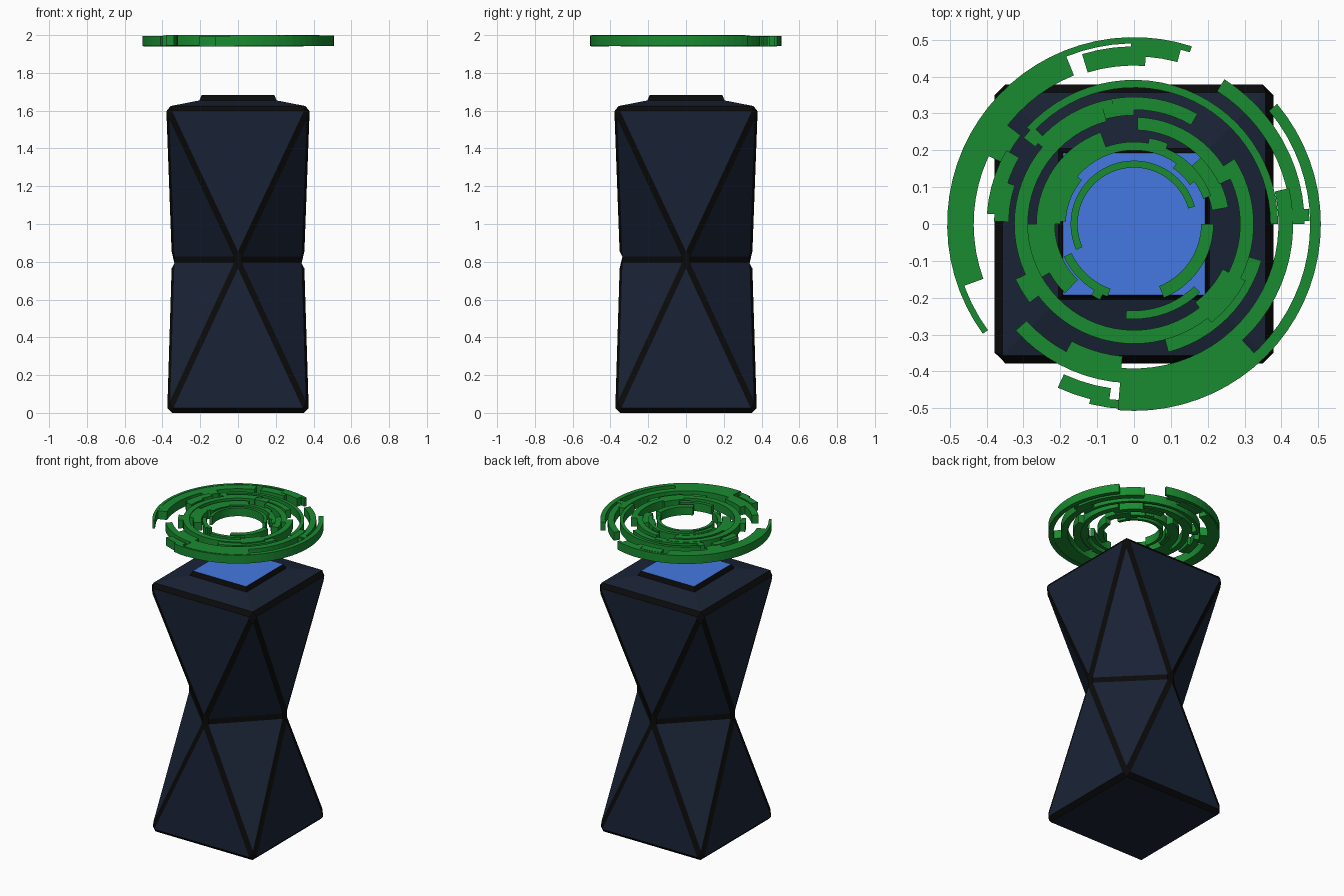
import bpy, bmesh, math

if "Cube" in bpy.data.objects:
    bpy.data.objects.remove(bpy.data.objects["Cube"])

def mat(name, c):
    m = bpy.data.materials.new(name)
    m.diffuse_color = (*c, 1)
    m.use_nodes = True
    m.node_tree.nodes["Principled BSDF"].inputs["Base Color"].default_value = m.diffuse_color
    return m

NAVY = mat("navy", (0.010, 0.017, 0.037))
BLACK = mat("black", (0.003, 0.003, 0.003))
BLUE = mat("screen_blue", (0.06, 0.19, 0.75))
GREEN = mat("green", (0.01, 0.26, 0.03))

def finish(name, bm, *mats):
    bmesh.ops.recalc_face_normals(bm, faces=bm.faces)
    me = bpy.data.meshes.new(name)
    bm.to_mesh(me)
    bm.free()
    for m in mats:
        me.materials.append(m)
    ob = bpy.data.objects.new(name, me)
    bpy.context.collection.objects.link(ob)
    return ob

def square(bm, h, z):
    return [bm.verts.new((sx * h, sy * h, z)) for sx, sy in ((-1, -1), (1, -1), (1, 1), (-1, 1))]

# Pedestal: twisted waist, black chamfer strips along the creases
bm = bmesh.new()
low, top, cap = square(bm, 0.375, 0), square(bm, 0.38, 1.62), square(bm, 0.2, 1.655)
w = 0.35
mid = [bm.verts.new(p) for p in ((0, -w, .81), (w, 0, .81), (0, w, .81), (-w, 0, .81))]
bm.faces.new(low)
bm.faces.new(cap)
for i in range(4):
    j = (i + 1) % 4
    for ring in (low, top):
        bm.faces.new((ring[i], ring[j], mid[i]))
        bm.faces.new((ring[j], mid[j], mid[i]))
    bm.faces.new((top[i], top[j], cap[j], cap[i]))
bmesh.ops.recalc_face_normals(bm, faces=bm.faces)
creases = [e for e in bm.edges if not any(v in cap for v in e.verts)]
bmesh.ops.bevel(bm, geom=creases, offset=0.035, offset_type='WIDTH', segments=1,
                profile=0.5, affect='EDGES', material=1)
finish("pedestal", bm, NAVY, BLACK)

# Screen frame and screen
bm = bmesh.new()
a, b = square(bm, 0.212, 1.64), square(bm, 0.192, 1.682)
bm.faces.new(a)
for i in range(4):
    j = (i + 1) % 4
    bm.faces.new((a[i], a[j], b[j], b[i]))
screen = bm.faces.new(b)
screen.material_index = 1
finish("screen_frame", bm, BLACK, BLUE)

# Floating ring segments: inner radius, outer radius, start and end angle
OUTER = [
    (.435, .50, 112, 200), (.49, .507, 72, 216), (.478, .507, -95, 40),
    (.42, .50, -95, -47), (.45, .49, 245, 262), (.425, .463, 0, 58),
    (.42, .476, 1, 5), (.392, .432, 222, 373), (.43, .482, 86, 107),
    (.455, .50, 75, 91), (.36, .40, 150, 176), (.34, .38, 162, 179),
    (.39, .44, 142, 155), (.37, .391, 0, 138), (.34, .38, 136, 142),
    (.36, .40, 242, 265), (.48, .503, 256, 268),
]
INNER = [
    (.31, .345, 60, 105), (.295, .33, 90, 108), (.325, .345, 100, 140),
    (.288, .325, 105, 393), (.315, .36, -75, -16), (.26, .295, 180, 210),
    (.305, .355, 205, 217), (.255, .29, 25, 88), (.215, .26, 10, 45),
    (.215, .265, 110, 225), (.20, .223, 20, 180), (.185, .21, 140, 178),
    (.182, .216, -68, 0), (.215, .237, 67, 80), (.185, .215, 35, 55),
    (.153, .172, 16, 204), (.187, .21, 205, 250), (.205, .225, 239, 246),
    (.235, .258, -95, -46), (.27, .34, -52, -27),
]

def arc(bm, r0, r1, a0, a1, z0, z1):
    n = max(2, round((a1 - a0) / 5))
    rows = []
    for k in range(n + 1):
        t = math.radians(a0 + (a1 - a0) * k / n)
        c, s = math.cos(t), math.sin(t)
        rows.append([bm.verts.new((r * c, r * s, z))
                     for r, z in ((r0, z0), (r1, z0), (r1, z1), (r0, z1))])
    for p, q in zip(rows, rows[1:]):
        for i in range(4):
            j = (i + 1) % 4
            bm.faces.new((p[i], p[j], q[j], q[i]))
    bm.faces.new(rows[0])
    bm.faces.new(rows[-1])

for name, table in (("outer_ring_segments", OUTER), ("inner_ring_segments", INNER)):
    bm = bmesh.new()
    for k, seg in enumerate(table):
        lift = 0.0022 * (k % 4)
        arc(bm, *seg, 1.939 + lift, 1.9934 + lift)
    finish(name, bm, GREEN)
